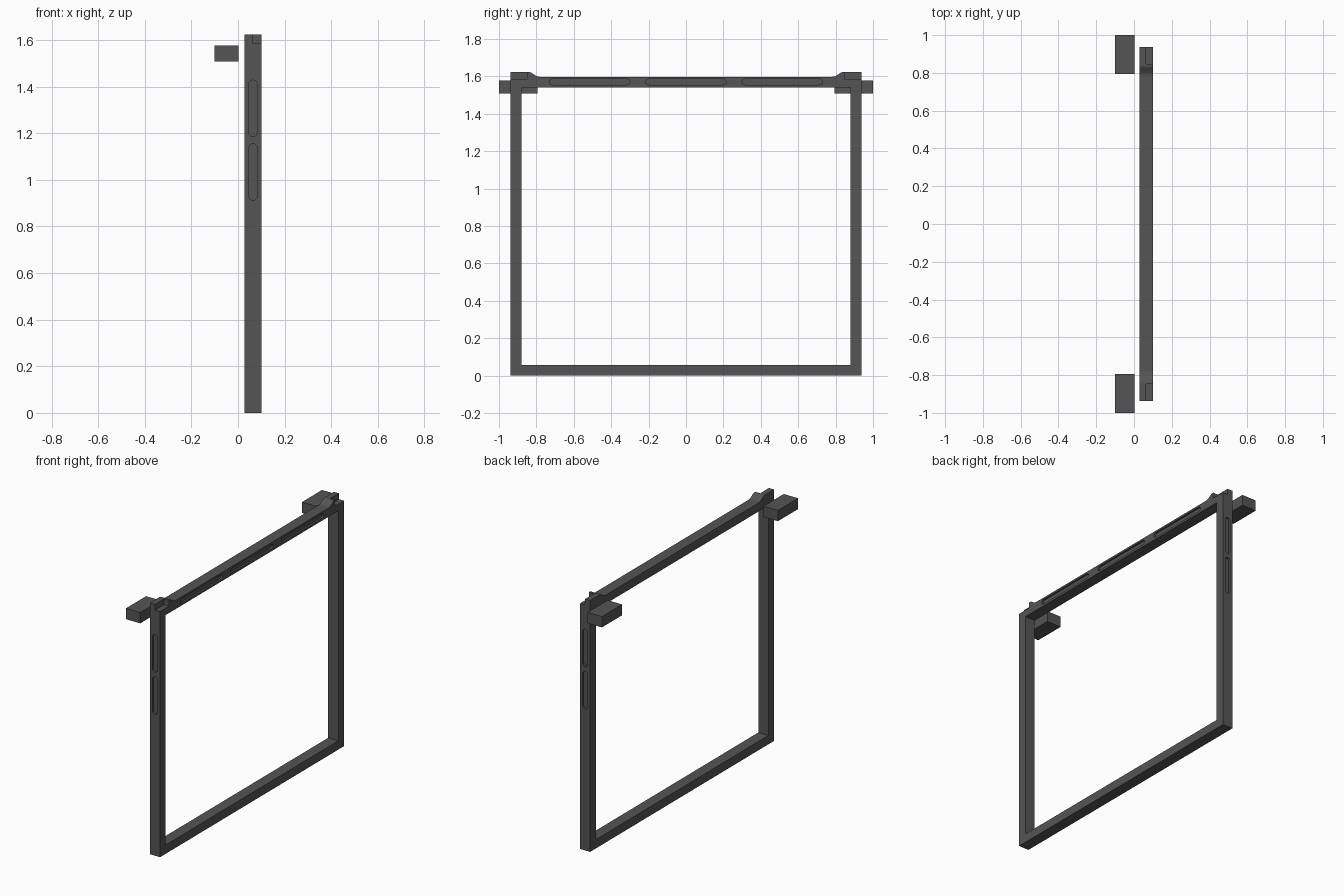
import bpy, bmesh, math
from mathutils import Vector

if "Cube" in bpy.data.objects:
    bpy.data.objects.remove(bpy.data.objects["Cube"])

X0, X1 = 0.028, 0.1          # frame depth
YO, YI = 0.938, 0.88         # outer / inner post faces
Z_BEAM = 1.541               # underside of the top beam

dark = bpy.data.materials.new("dark_grey")
dark.diffuse_color = (0.09, 0.09, 0.09, 1)
dark.use_nodes = True
dark.node_tree.nodes["Principled BSDF"].inputs["Base Color"].default_value = dark.diffuse_color


def prism(name, pts, push):
    """Extrude a closed polygon along a vector."""
    bm = bmesh.new()
    face = bm.faces.new([bm.verts.new(p) for p in pts])
    ext = bmesh.ops.extrude_face_region(bm, geom=[face])
    moved = [v for v in ext["geom"] if isinstance(v, bmesh.types.BMVert)]
    bmesh.ops.translate(bm, verts=moved, vec=Vector(push))
    bmesh.ops.recalc_face_normals(bm, faces=bm.faces)
    me = bpy.data.meshes.new(name)
    bm.to_mesh(me)
    bm.free()
    ob = bpy.data.objects.new(name, me)
    bpy.context.collection.objects.link(ob)
    me.materials.append(dark)
    return ob


def box(name, x0, x1, y0, y1, z0, z1):
    pts = [(x0, y0, z0), (x1, y0, z0), (x1, y1, z0), (x0, y1, z0)]
    return prism(name, pts, (0, 0, z1 - z0))


def slot(a0, a1, b0, b1, n=8):
    """Stadium outline: long axis a, short axis b."""
    r, bc = (b1 - b0) / 2, (b0 + b1) / 2
    pts = []
    for centre, start in ((a1 - r, -90), (a0 + r, 90)):
        for i in range(n + 1):
            t = math.radians(start + 180 * i / n)
            pts.append((centre + r * math.cos(t), bc + r * math.sin(t)))
    return pts


def cut(target, cutter):
    cutter.hide_render = True
    cutter.hide_set(True)
    m = target.modifiers.new("cut", "BOOLEAN")
    m.operation, m.object, m.solver = "DIFFERENCE", cutter, "EXACT"


# Top beam with raised ends
half = [(YI - 0.1, 1.597), (0.797, 1.600), (0.815, 1.611), (0.828, 1.620),
        (0.838, 1.623), (YO, 1.623), (YO, Z_BEAM)]
outline = half + [(-y, z) for y, z in reversed(half)]
beam = prism("top_beam", [(X0, y, z) for y, z in outline], (X1 - X0, 0, 0))

# Recessed slots along the beam face
for c in (-0.515, 0, 0.515):
    pts = [(X1 - 0.012, a, b) for a, b in slot(c - 0.215, c + 0.215, 1.555, 1.585)]
    cut(beam, prism("beam_slot_cutter", pts, (0.05, 0, 0)))

# Bottom rail
box("bottom_rail", X0, X1, -YO, YO, 0, 0.057)

for s, side in ((-1, "front"), (1, "back")):
    # Side post with two recessed slots on the outer face
    lo, hi = sorted((s * YI, s * YO))
    post = box(side + "_post", X0, X1, lo, hi, 0.057, Z_BEAM)
    for z0, z1 in ((0.912, 1.155), (1.185, 1.428)):
        pts = [(b, s * (YO - 0.012), a) for a, b in slot(z0, z1, 0.046, 0.082)]
        cut(post, prism("post_slot_cutter", pts, (0, s * 0.05, 0)))
    # Corner notch in the raised beam end
    lo, hi = sorted((s * 0.848, s * 1.0))
    cut(beam, box("notch_cutter", 0.064, 0.15, lo, hi, 1.585, 1.7))
    # Separate bracket block
    lo, hi = sorted((s * 0.795, s * 1.0))
    box(side + "_bracket_block", -0.1, 0.002, lo, hi, 1.507, 1.577)
